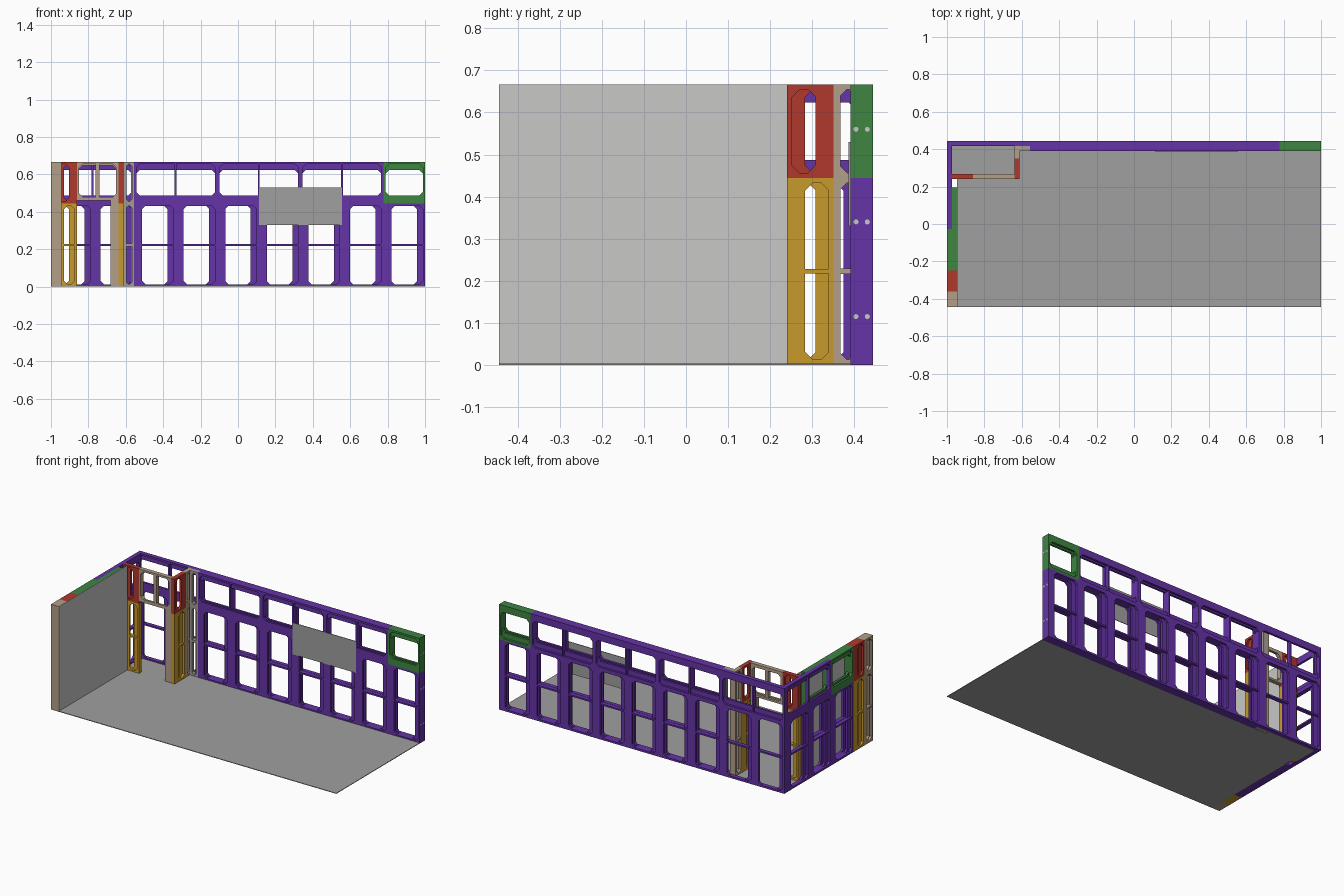
import bpy, bmesh, math
from mathutils import Vector

if "Cube" in bpy.data.objects:
    bpy.data.objects.remove(bpy.data.objects["Cube"])

T = 0.027          # thickness of one frame layer
M = 2 / 9          # width of one module
X, Y, Z = Vector((1, 0, 0)), Vector((0, 1, 0)), Vector((0, 0, 1))
TOP = 3 * M


def material(name, rgb):
    m = bpy.data.materials.new(name)
    m.diffuse_color = (*rgb, 1)
    m.use_nodes = True
    m.node_tree.nodes["Principled BSDF"].inputs["Base Color"].default_value = m.diffuse_color
    return m


purple = material("purple", (0.13, 0.033, 0.39))
green = material("green", (0.05, 0.235, 0.055))
red = material("red", (0.43, 0.04, 0.027))
yellow = material("yellow", (0.58, 0.32, 0.025))
tan = material("tan", (0.45, 0.35, 0.25))
warm_gray = material("warm gray", (0.37, 0.335, 0.31))
gray = material("gray", (0.35, 0.35, 0.35))
light_gray = material("light gray", (0.58, 0.58, 0.57))


def finish(bm, name, mat):
    bmesh.ops.recalc_face_normals(bm, faces=bm.faces)
    mesh = bpy.data.meshes.new(name)
    bm.to_mesh(mesh)
    bm.free()
    mesh.materials.append(mat)
    ob = bpy.data.objects.new(name, mesh)
    bpy.context.collection.objects.link(ob)
    return ob


def block(bm, lo, hi, place=lambda u, v, d: Vector((u, v, d))):
    v = [bm.verts.new(place(a, b, c)) for a in (lo[0], hi[0])
         for b in (lo[1], hi[1]) for c in (lo[2], hi[2])]
    for f in ((0, 1, 3, 2), (4, 6, 7, 5), (0, 4, 5, 1), (2, 3, 7, 6), (0, 2, 6, 4), (1, 5, 7, 3)):
        bm.faces.new([v[i] for i in f])


def box(name, lo, hi, mat):
    bm = bmesh.new()
    block(bm, lo, hi)
    return finish(bm, name, mat)


def ring_slab(bm, place, w, h, u0, u1, v0, v1, d0, d1):
    """Rectangular slab with one chamfered opening."""
    c = min(0.018, (u1 - u0) * 0.4)
    outer = [(0, 0), (w, 0), (w, h), (0, h)]
    inner = [(u0, v0 + c), (u0 + c, v0), (u1 - c, v0), (u1, v0 + c),
             (u1, v1 - c), (u1 - c, v1), (u0 + c, v1), (u0, v1 - c)]
    O = [[bm.verts.new(place(*p, d)) for p in outer] for d in (d0, d1)]
    I = [[bm.verts.new(place(*p, d)) for p in inner] for d in (d0, d1)]
    for o, i in zip(O, I):
        for k in range(4):
            n = (k + 1) % 4
            bm.faces.new((o[k], i[2 * k], i[2 * k + 1]))
            bm.faces.new((o[k], i[2 * k + 1], i[2 * n], o[n]))
    for lo, hi in (O, I):
        for k in range(len(lo)):
            n = (k + 1) % len(lo)
            bm.faces.new((lo[k], lo[n], hi[n], hi[k]))


def frame(name, mat, origin, U, D, w, h, lying=False, bar=0.01, flip=False, big=0.043):
    """Frame module: front and rear openings are shifted so a lip shows on one side."""
    origin = Vector(origin)
    place = lambda u, v, d: origin + U * u + Z * v + D * d
    s = 0.012
    bm = bmesh.new()
    for k in range(2):
        a, b = (big, s) if (k == 0) != flip else (s, big)
        (ua, ub), (va, vb) = ((s, s), (a, b)) if lying else ((a, b), (s, s))
        ring_slab(bm, place, w, h, ua, w - ub, va, h - vb, k * T / 2, (k + 1) * T / 2)
    # dividing bar across the long direction
    if bar and lying:
        block(bm, (w / 2 - bar / 2, s, 0.001), (w / 2 + bar / 2, h - s, T - 0.001), place)
    elif bar:
        block(bm, (s, h / 2 - bar / 2, 0.001), (w - s, h / 2 + bar / 2, T - 0.001), place)
    return finish(bm, name, mat)


# back wall: outer layer runs the full width, inner layer starts beside the cabin
for layer, y, first in (("outer", 4 * M / 2 - T, 0), ("inner", 4 * M / 2 - 2 * T, 2)):
    for i in range(first, 9):
        frame(f"back_{layer}_lower_frame", purple, (-1 + i * M, y, 0), X, Y, M, 2 * M)
    for i in range(first, 8, 2):
        frame(f"back_{layer}_upper_frame", purple, (-1 + i * M, y, 2 * M), X, Y, 2 * M, M, True)
    frame(f"back_{layer}_end_frame", green, (1 - M, y, 2 * M), X, Y, M, M, True, 0)

# left wall: two layers ending in narrow frames at the front
Y0 = 2 * M - T
yr = Y0 - 3 * M                  # start of the narrow frames
yt = yr - M / 2
end = yt + 2 * M                 # width of the last filler frame
for layer, x, first in (("outer", -1, 0), ("inner", -1 + T, 1)):
    for i in range(first, 3):
        frame(f"left_{layer}_lower_frame", purple, (x, Y0 - i * M, 0), -Y, X, M, 2 * M)
    if layer == "outer":
        frame("left_outer_upper_frame", purple, (x, Y0, 2 * M), -Y, X, 2 * M, M, True)
    else:
        frame("left_inner_upper_frame", green, (x, Y0 - M, 2 * M), -Y, X, M, M, True, 0)
    frame(f"left_{layer}_green_frame", green, (x, Y0 - 2 * M, 2 * M), -Y, X, M, M, True, 0)
    frame(f"left_{layer}_yellow_frame", yellow, (x, yr, 0), -Y, X, M / 2, 2 * M)
    frame(f"left_{layer}_red_frame", red, (x, yr, 2 * M), -Y, X, M / 2, M, bar=0)
    frame(f"left_{layer}_end_lower", tan, (x, yt, 0), -Y, X, end, 2 * M, big=0.02)
    frame(f"left_{layer}_end_upper", tan, (x, yt, 2 * M), -Y, X, end, M, bar=0, big=0.02)

# cabin front: narrow frames, lintel over the doorway, door post
yc, zc, xs = 0.24, 0.001, -0.612
frame("cabin_front_lower", yellow, (-1 + T, yc, zc), X, Y, M / 2, 2 * M - zc)
frame("cabin_front_upper", red, (-1 + T, yc, 2 * M), X, Y, M / 2, M, bar=0, flip=True)
xl = -1 + T + M / 2
frame("door_lintel", tan, (xl, yc, 0.46), X, Y, xs - T - xl, TOP - 0.46, True, 0.022, big=0.02)
box("door_post", (xs - T - 0.042, yc, zc), (xs - T, yc + T, 0.46), tan)

# cabin side wall and the filler column joining it to the back wall
frame("cabin_side_lower", yellow, (xs, yc, zc), Y, -X, M / 2, 2 * M - zc)
frame("cabin_side_upper", red, (xs, yc, 2 * M), Y, -X, M / 2, M, bar=0, flip=True)
ys = yc + M / 2
for z, h, bar in ((zc, 2 * M - zc, 0.014), (2 * M, M, 0)):
    frame("cabin_side_filler", tan, (xs, ys, z), Y, -X, Y0 - ys, h, bar=bar, big=0.016)
    frame("column_filler", warm_gray, (xs, Y0 - T, z), X, Y, -1 + 2 * M - xs, h, bar=bar, big=0.016)

# floor, covering panel on the left wall, screen on the back wall
box("floor", (-1 + 2 * T, -2 * M, 0), (1, 2 * M - 2 * T, 0.004), gray)
box("cabin_floor", (-1 + T, yc + T, 0), (xs - T, Y0, 0.004), gray)
box("left_panel", (-1 + 2 * T, -2 * M, 0.004), (-1 + 2 * T + 0.002, yc, TOP), light_gray)
box("screen", (0.111, 2 * M - 2 * T - 0.004, 0.33), (0.555, 2 * M - 2 * T, 0.53), gray)

# bolt holes on the end of the back wall
for y in (2 * M - 0.5 * T, 2 * M - 1.5 * T):
    for z in (0.115, 0.34, 0.56):
        bpy.ops.mesh.primitive_cylinder_add(vertices=12, radius=0.006, depth=0.001,
                                            location=(1, y, z), rotation=(0, math.pi / 2, 0))
        bolt = bpy.context.object
        bolt.name = "bolt_hole"
        bolt.data.materials.append(light_gray)
